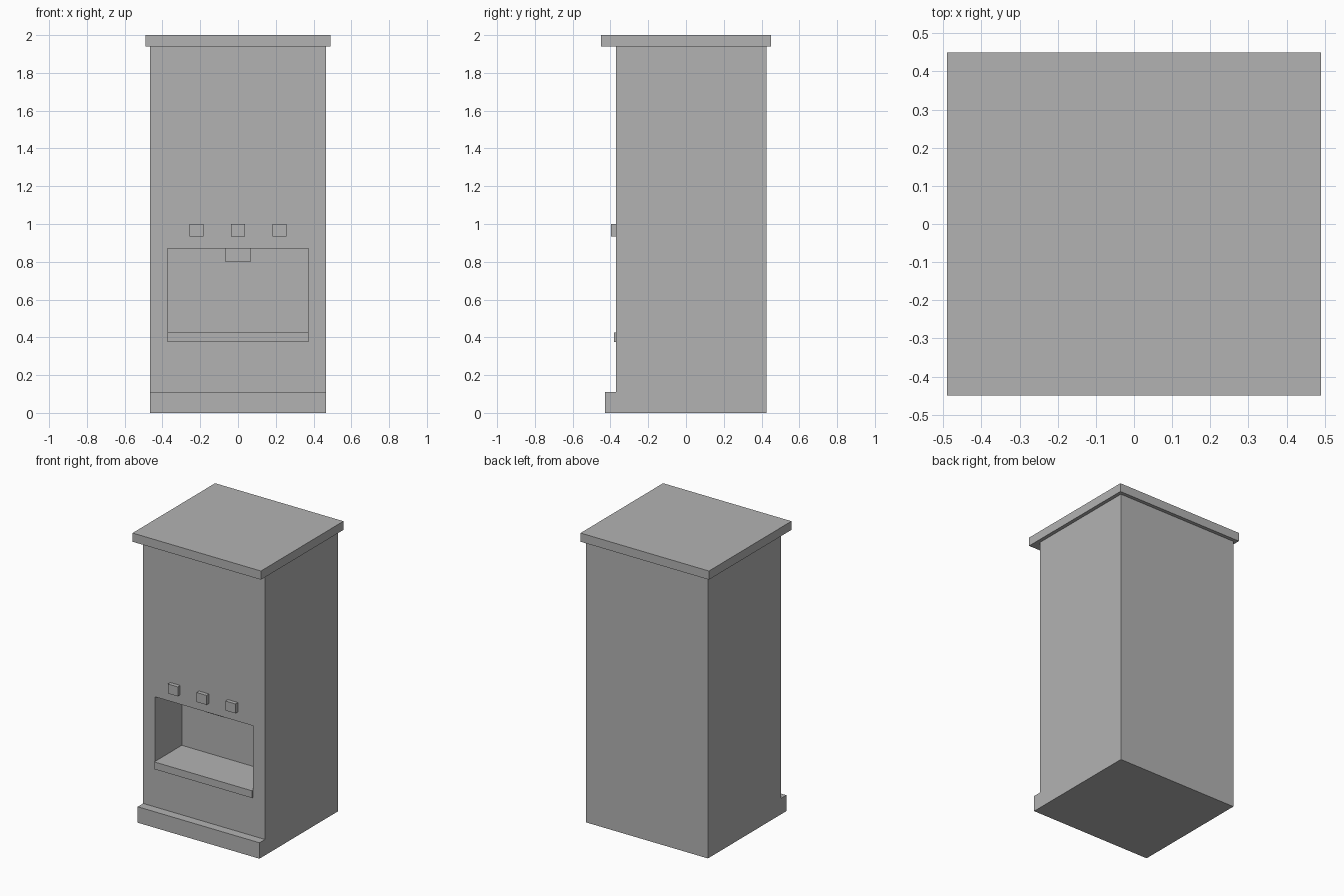
import bpy

if "Cube" in bpy.data.objects:
    bpy.data.objects.remove(bpy.data.objects["Cube"])

grey = bpy.data.materials.new("plain_grey")
grey.diffuse_color = (0.45, 0.45, 0.45, 1)
grey.use_nodes = True
grey.node_tree.nodes["Principled BSDF"].inputs["Base Color"].default_value = grey.diffuse_color


def box(name, x, y, z):
    """Box spanning the given (min, max) ranges."""
    bpy.ops.mesh.primitive_cube_add(size=1)
    ob = bpy.context.object
    ob.name = ob.data.name = name
    for v in ob.data.vertices:
        v.co = [r[0] if c < 0 else r[1] for c, r in zip(v.co, (x, y, z))]
    ob.data.materials.append(grey)
    return ob


HALF = 0.465      # cabinet half width
FRONT = -0.37     # cabinet front plane
OPEN = 0.373      # half width of the dispensing opening

# Cabinet with the dispensing recess cut into its front
cabinet = box("cabinet", (-HALF, HALF), (FRONT, 0.425), (0, 1.94))
cutter = box("recess_cutter", (-OPEN, OPEN), (FRONT - 0.1, -0.08), (0.425, 0.87))
cutter.hide_render = True
cut = cabinet.modifiers.new("recess", "BOOLEAN")
cut.operation = "DIFFERENCE"
cut.solver = "EXACT"
cut.object = cutter
bpy.context.view_layer.objects.active = cabinet
bpy.ops.object.modifier_apply(modifier=cut.name)
bpy.data.objects.remove(cutter)

# Overhanging lid and front plinth
box("lid", (-0.49, 0.49), (-0.45, 0.45), (1.94, 2.0))
box("plinth", (-HALF, HALF), (-0.43, FRONT), (0, 0.11))

# Tray lip below the opening, and spout hanging from the recess ceiling
box("tray_lip", (-OPEN, OPEN), (-0.38, FRONT), (0.375, 0.425))
box("spout", (-0.067, 0.067), (-0.25, -0.115), (0.80, 0.87))

# Row of push buttons
for i, cx in enumerate((-0.22, 0, 0.22)):
    box(f"button_{i + 1}", (cx - 0.038, cx + 0.038), (-0.397, FRONT), (0.935, 1.0))
